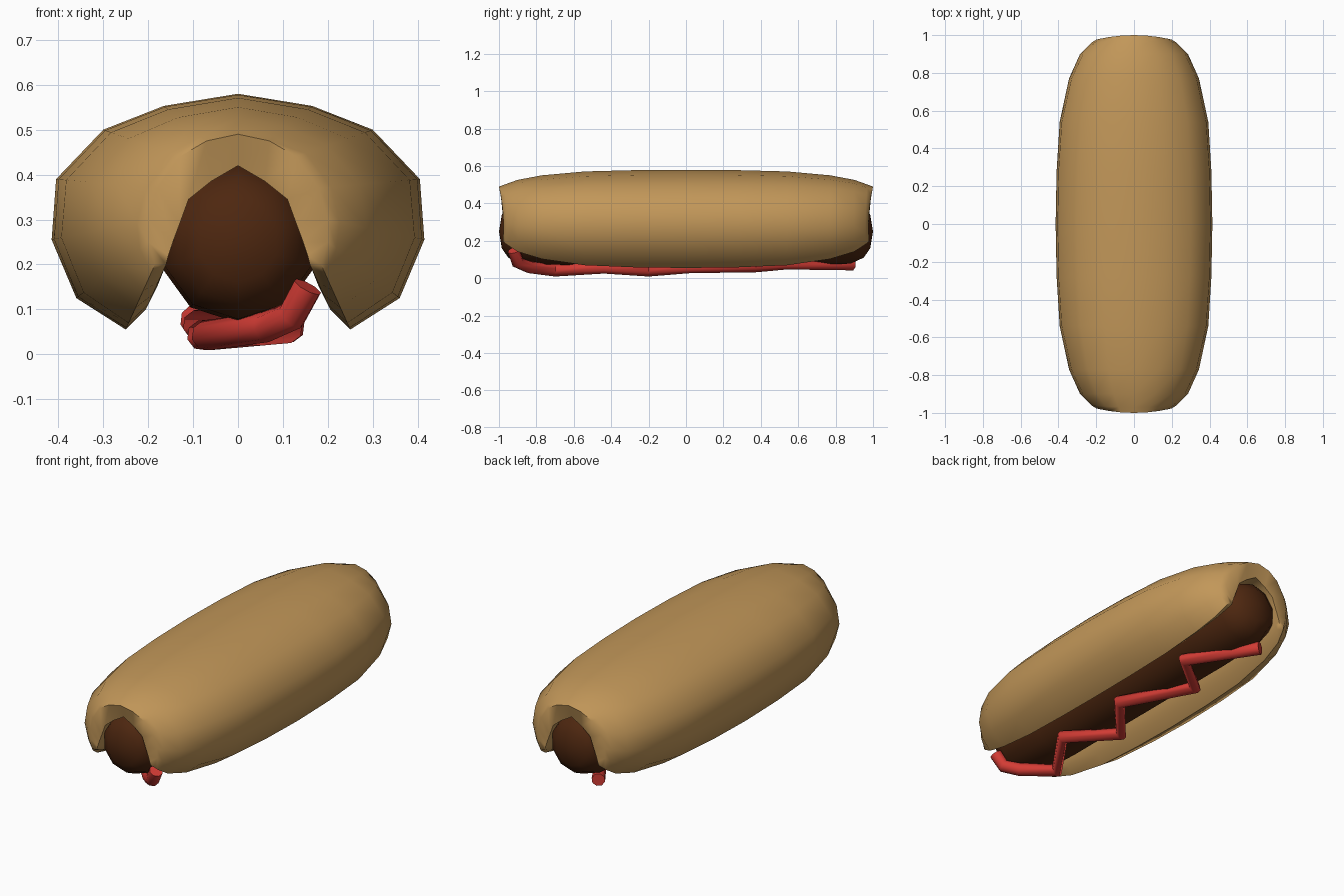
import bpy, bmesh
from math import sin, cos, pi

if "Cube" in bpy.data.objects:
    bpy.data.objects.remove(bpy.data.objects["Cube"])


def finish(obj, color, angle=1.2):
    mat = bpy.data.materials.new(obj.name + "_material")
    mat.diffuse_color = (*color, 1)
    mat.use_nodes = True
    mat.node_tree.nodes["Principled BSDF"].inputs["Base Color"].default_value = mat.diffuse_color
    obj.data.materials.append(mat)
    bpy.ops.object.select_all(action='DESELECT')
    obj.select_set(True)
    bpy.context.view_layer.objects.active = obj
    if obj.type == 'CURVE':
        bpy.ops.object.convert(target='MESH')
    bpy.ops.object.shade_smooth_by_angle(angle=angle)


def mesh_object(name, bm):
    bmesh.ops.recalc_face_normals(bm, faces=bm.faces)
    mesh = bpy.data.meshes.new(name)
    bm.to_mesh(mesh)
    bm.free()
    obj = bpy.data.objects.new(name, mesh)
    bpy.context.collection.objects.link(obj)
    return obj


# Bun: hollow C-shaped section, lofted from the wide middle to narrow ends
outer_mid = [(0, .58), (.165, .553), (.30, .50), (.405, .39), (.415, .255), (.36, .125), (.25, .055)]
outer_end = [(0, .49), (.07, .475), (.13, .44), (.18, .37), (.20, .30), (.20, .25), (.185, .20)]
inner_mid = [(0, .42), (.06, .385), (.11, .345), (.14, .27), (.16, .20), (.18, .15), (.205, .10)]
inner_end = [(0, .42), (.06, .385), (.11, .345), (.13, .29), (.145, .25), (.155, .22), (.16, .20)]
half = [(0, 0), (.28, .025), (.54, .1), (.77, .33), (.90, .6), (.97, .88), (1, 1)]
stations = [(-y, t) for y, t in half[:0:-1]] + half


def section(a, b, t):
    pts = [(p[0] + (q[0] - p[0]) * t, p[1] + (q[1] - p[1]) * t) for p, q in zip(a, b)]
    return [(-x, z) for x, z in pts[:0:-1]] + pts


bm = bmesh.new()
rows_out, rows_in = [], []
for y, t in stations:
    rows_out.append([bm.verts.new((x, y * (1 - .6 * x * x * t ** 8), z))
                     for x, z in section(outer_mid, outer_end, t)])
    rows_in.append([bm.verts.new((x, y * .975, z))
                    for x, z in section(inner_mid, inner_end, t)])
loop = rows_out + rows_in[::-1]
for a, b in zip(loop, loop[1:] + loop[:1]):
    for i in range(len(a) - 1):
        bm.faces.new((a[i], a[i + 1], b[i + 1], b[i]))
for k in range(len(stations) - 1):
    for i in (0, -1):
        bm.faces.new((rows_out[k][i], rows_out[k + 1][i], rows_in[k + 1][i], rows_in[k][i]))
finish(mesh_object("bun", bm), (.54, .31, .10))

# Sausage: ten-sided rod with domed ends
sides = 10
profile = [(-.985, .09), (-.95, .14), (-.88, .172), (-.6, .18), (0, .18),
           (.6, .18), (.88, .172), (.95, .14), (.985, .09)]
bm = bmesh.new()
rings = [[bm.verts.new((r * sin(2 * pi * i / sides), y, .25 - r * cos(2 * pi * i / sides)))
          for i in range(sides)] for y, r in profile]
for a, b in zip(rings, rings[1:]):
    for i in range(sides):
        j = (i + 1) % sides
        bm.faces.new((a[i], a[j], b[j], b[i]))
for ring, y in ((rings[0], -1), (rings[-1], 1)):
    tip = bm.verts.new((0, y, .25))
    for i in range(sides):
        bm.faces.new((ring[i], ring[(i + 1) % sides], tip))
finish(mesh_object("sausage", bm), (.075, .02, .005))

# Sauce: zigzag tube along the open side
path = [(.155, -.92, .15), (.12, -.90, .085), (.06, -.84, .06), (-.07, -.70, .042), (.11, -.44, .058),
        (-.08, -.20, .042), (.115, .02, .06), (-.09, .38, .065), (.115, .54, .08), (-.10, .89, .075)]
curve = bpy.data.curves.new("sauce", 'CURVE')
curve.dimensions = '3D'
curve.bevel_depth = .034
curve.bevel_resolution = 2
curve.use_fill_caps = True
spline = curve.splines.new('POLY')
spline.points.add(len(path) - 1)
for point, co in zip(spline.points, path):
    point.co = (*co, 1)
sauce = bpy.data.objects.new("sauce", curve)
bpy.context.collection.objects.link(sauce)
finish(sauce, (.65, .045, .035))
